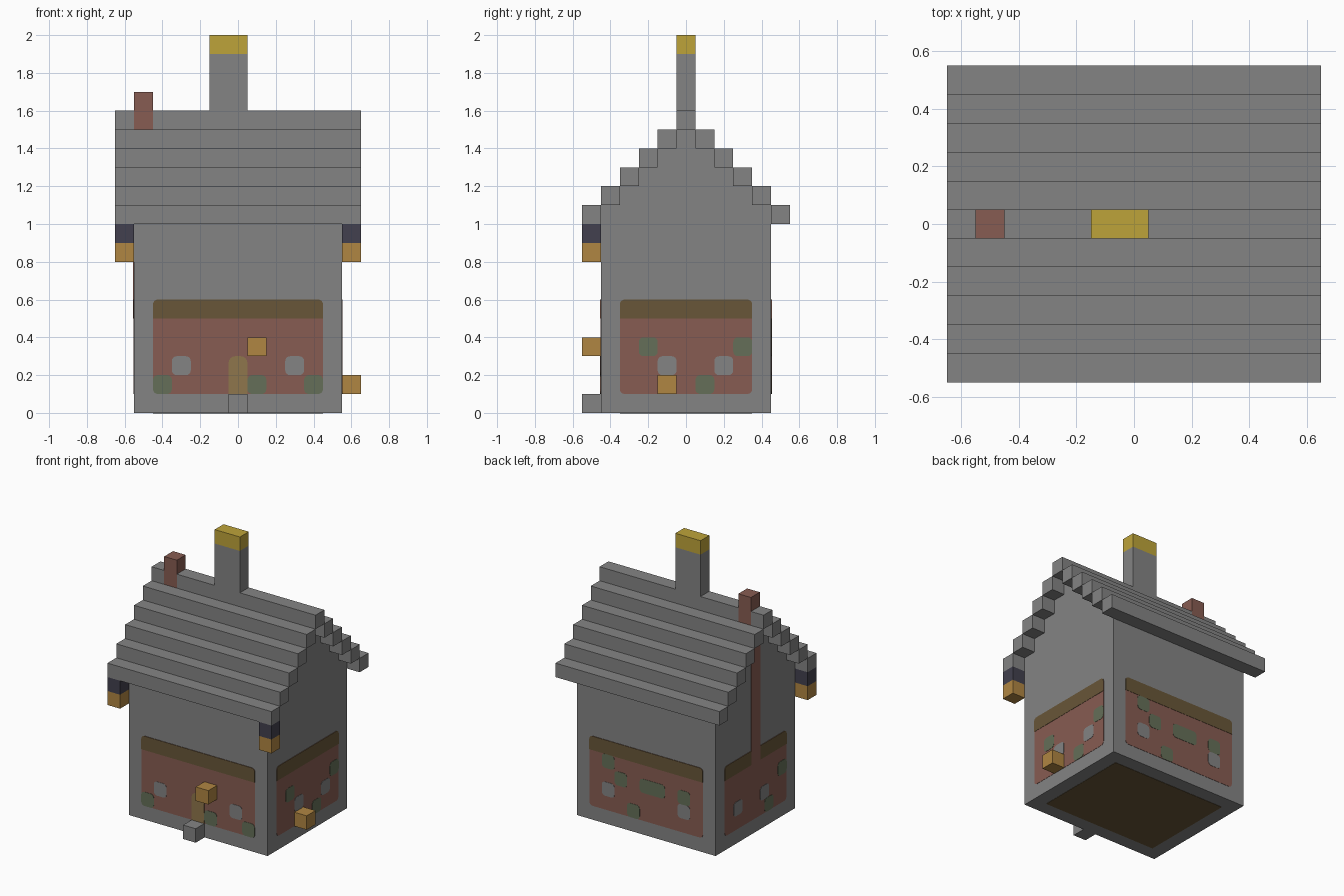
import bpy, bmesh, math
from mathutils import Matrix, Vector

if "Cube" in bpy.data.objects:
    bpy.data.objects.remove(bpy.data.objects["Cube"])


def material(name, rgb):
    """Flat material from an 8-bit display colour."""
    linear = [((c / 255 + 0.055) / 1.055) ** 2.4 for c in rgb] + [1.0]
    mat = bpy.data.materials.new(name)
    mat.use_nodes = True
    mat.diffuse_color = linear
    mat.node_tree.nodes["Principled BSDF"].inputs["Base Color"].default_value = linear
    return mat


STONE = material("grey stone", (132, 132, 132))
BRICK = material("red brick", (135, 92, 82))
BEAM = material("dark brown wood", (104, 86, 56))
DOOR = material("tan door", (143, 118, 76))
LAMP = material("lamp orange", (176, 134, 66))
MOSS = material("moss green", (101, 111, 88))
GOLD = material("gold", (190, 164, 58))
IRON = material("dark iron", (66, 64, 78))


def finish(name, bm, mat):
    bmesh.ops.recalc_face_normals(bm, faces=bm.faces)
    mesh = bpy.data.meshes.new(name)
    bm.to_mesh(mesh)
    bm.free()
    mesh.materials.append(mat)
    obj = bpy.data.objects.new(name, mesh)
    bpy.context.collection.objects.link(obj)
    return obj


def box(name, x, y, z, mat):
    """Box from (low, high) pairs."""
    bm = bmesh.new()
    size = Matrix.Diagonal((x[1] - x[0], y[1] - y[0], z[1] - z[0], 1))
    centre = Matrix.Translation((sum(x) / 2, sum(y) / 2, sum(z) / 2))
    bmesh.ops.create_cube(bm, size=1, matrix=centre @ size)
    return finish(name, bm, mat)


def prism(name, points, offset, mat):
    bm = bmesh.new()
    face = bm.faces.new([bm.verts.new(p) for p in points])
    moved = bmesh.ops.extrude_face_region(bm, geom=[face])["geom"]
    bmesh.ops.translate(bm, vec=offset, verts=[v for v in moved if isinstance(v, bmesh.types.BMVert)])
    return finish(name, bm, mat)


# Each wall: outward normal, horizontal axis, distance from centre
WALLS = {
    "front": (Vector((0, -1, 0)), Vector((1, 0, 0)), 0.45),
    "back": (Vector((0, 1, 0)), Vector((1, 0, 0)), 0.45),
    "left": (Vector((1, 0, 0)), Vector((0, 1, 0)), 0.55),
    "right": (Vector((-1, 0, 0)), Vector((0, 1, 0)), 0.55),
}


def plate(name, wall, u, z, mat, thick, radius=0.025, round_bottom=True, round_top=True):
    """Thin wall plate with optionally rounded corners."""
    normal, along, dist = WALLS[wall]
    corners = [(u[1], z[1], 1, 1, round_top), (u[0], z[1], -1, 1, round_top),
               (u[0], z[0], -1, -1, round_bottom), (u[1], z[0], 1, -1, round_bottom)]
    points = []
    for quarter, (cu, cz, su, sz, rounded) in enumerate(corners):
        r = radius if rounded else 0
        for step in range(5 if rounded else 1):
            a = math.pi / 2 * (quarter + step / 4)
            pu = cu - su * r + r * math.cos(a)
            pz = cz - sz * r + r * math.sin(a)
            points.append(normal * dist + along * pu + Vector((0, 0, pz)))
    prism(f"{wall}_{name}", points, normal * thick, mat)


# House body with stepped gables
half = [(0.45, 0), (0.45, 1.1)]
for i in range(4):
    y, z = 0.35 - i * 0.1, 1.1 + i * 0.1
    half += [(y, z), (y, z + 0.1)]
profile = half + [(-y, z) for y, z in reversed(half)]
prism("house_walls", [(-0.55, y, z) for y, z in profile], (1.1, 0, 0), STONE)
box("floor", (-0.45, 0.45), (-0.35, 0.35), (0, 0.01), BEAM).location.z = -0.002

# Stepped roof courses and ridge, with a gap for the chimney
for i in range(5):
    inner, z = 0.45 - i * 0.1, 1 + i * 0.1
    box("front_roof_course", (-0.65, 0.65), (-inner - 0.1, -inner), (z, z + 0.1), STONE)
    box("back_roof_course", (-0.65, 0.65), (inner, inner + 0.1), (z, z + 0.1), STONE)
MID = (-0.05, 0.05)
box("roof_ridge_end", (-0.65, -0.55), MID, (1.5, 1.6), STONE)
box("roof_ridge", (-0.45, 0.65), MID, (1.5, 1.6), STONE)

# Chimney set flush in the wall, and the tower with its cap
box("chimney_breast", (-0.555, -0.45), MID, (0.5, 1.5), BRICK)
box("chimney_top", (-0.55, -0.45), MID, (1.5, 1.7), BRICK)
box("tower", (-0.15, 0.05), MID, (1.6, 1.9), STONE)
box("tower_cap", (-0.15, 0.05), MID, (1.9, 2.0), GOLD)

# Doorstep, wall lamps and hanging lanterns
FRONT = (-0.55, -0.45)
box("doorstep", MID, FRONT, (0, 0.1), STONE)
box("front_wall_lamp", (0.05, 0.15), FRONT, (0.3, 0.4), LAMP)
box("left_wall_lamp", (0.55, 0.65), (-0.15, -0.05), (0.1, 0.2), LAMP)
for side, x in (("left", (0.55, 0.65)), ("right", (-0.65, -0.55))):
    box(f"{side}_lantern_holder", x, FRONT, (0.9, 1.0), IRON)
    box(f"{side}_lantern", x, FRONT, (0.8, 0.9), LAMP)

# Brick panels and beams on all four walls
for wall in WALLS:
    w = 0.45 if wall in ("front", "back") else 0.35
    plate("brick_panel", wall, (-w, w), (0.1, 0.6), BRICK, 0.002)
    plate("beam", wall, (-w, w), (0.5, 0.6), BEAM, 0.004, round_bottom=False)

# Windows and moss patches: centre along the wall, lower edge
WINDOWS = {"front": (-0.3, 0.3), "back": (-0.3, 0.3), "left": (-0.1, 0.2), "right": (-0.1, 0.2)}
MOSS_SPOTS = {
    "front": [(-0.4, 0.1), (0.1, 0.1), (0.4, 0.1)],
    "back": [(0.3, 0.4), (0.2, 0.3), (-0.3, 0.3), (0.1, 0.1)],
    "left": [(-0.2, 0.3), (0.3, 0.3), (0.1, 0.1)],
    "right": [(-0.3, 0.3), (-0.15, 0.1)],
}
for wall in WALLS:
    for u in WINDOWS[wall]:
        plate("window", wall, (u - 0.05, u + 0.05), (0.2, 0.3), STONE, 0.004)
    for u, z in MOSS_SPOTS[wall]:
        plate("moss", wall, (u - 0.05, u + 0.05), (z, z + 0.1), MOSS, 0.004)
plate("long_moss", "back", (-0.15, 0.05), (0.3, 0.4), MOSS, 0.004)
plate("door", "front", MID, (0.1, 0.3), DOOR, 0.004, radius=0.035, round_bottom=False)
